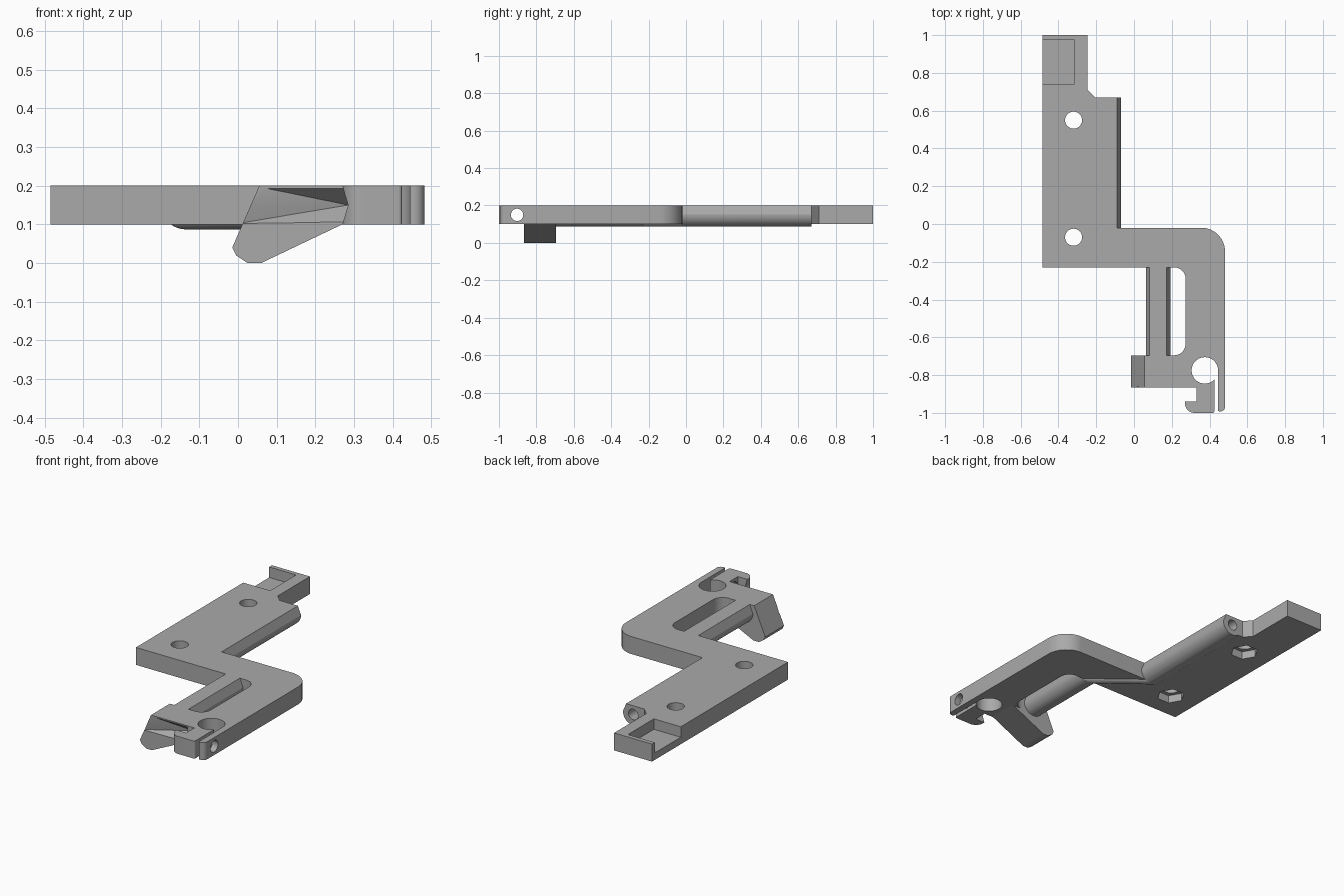
import bpy, bmesh
from math import sin, cos, pi, tan
from mathutils import Vector

cube = bpy.data.objects.get("Cube")
if cube:
    bpy.data.objects.remove(cube, do_unlink=True)

grey = bpy.data.materials.new("neutral grey")
grey.use_nodes = True
COLOR = (0.4, 0.4, 0.4, 1)
grey.diffuse_color = COLOR
grey.node_tree.nodes["Principled BSDF"].inputs["Base Color"].default_value = COLOR

BOTTOM, TOP = 0.1, 0.2
PLACE = {'x': lambda u, v, w: (w, u, v),
         'y': lambda u, v, w: (u, w, v),
         'z': lambda u, v, w: (u, v, w)}


def make(name, bm):
    bmesh.ops.recalc_face_normals(bm, faces=bm.faces[:])
    mesh = bpy.data.meshes.new(name)
    bm.to_mesh(mesh)
    bm.free()
    mesh.materials.append(grey)
    ob = bpy.data.objects.new(name, mesh)
    bpy.context.collection.objects.link(ob)
    return ob


def prism(name, pts, axis, a, b):
    """Extrude a flat profile along an axis from a to b."""
    bm = bmesh.new()
    ends = [[bm.verts.new(PLACE[axis](u, v, w)) for u, v in pts] for w in (a, b)]
    n = len(pts)
    for ring in ends:
        bm.faces.new(ring)
    for i in range(n):
        j = (i + 1) % n
        bm.faces.new((ends[0][i], ends[0][j], ends[1][j], ends[1][i]))
    return make(name, bm)


def hull(name, points):
    """Convex solid around the given points."""
    bm = bmesh.new()
    for p in points:
        bm.verts.new(p)
    bmesh.ops.convex_hull(bm, input=bm.verts[:])
    loose = [v for v in bm.verts if not v.link_faces]
    bmesh.ops.delete(bm, geom=loose, context='VERTS')
    return make(name, bm)


def circle(cx, cy, r, n=40):
    return [(cx + r * cos(2 * pi * i / n), cy + r * sin(2 * pi * i / n)) for i in range(n)]


def rounded(corners, steps=10):
    """Corners are (x, y) or (x, y, radius)."""
    out = []
    for i, c in enumerate(corners):
        p = Vector(c[:2])
        if len(c) == 2:
            out.append(p)
            continue
        d1 = (Vector(corners[i - 1][:2]) - p).normalized()
        d2 = (Vector(corners[(i + 1) % len(corners)][:2]) - p).normalized()
        r, half = c[2], d1.angle(d2) / 2
        center = p + (d1 + d2).normalized() * r / sin(half)
        s = p + d1 * r / tan(half) - center
        e = p + d2 * r / tan(half) - center
        out += [center + s.lerp(e, k / steps).normalized() * r for k in range(steps + 1)]
    return out


def tube_profile(cx, r=0.065, cz=0.152):
    """Round belly with flat, slightly inclined sides up to the top."""
    arc = [(cx + r * cos(-pi * i / 20), cz + r * sin(-pi * i / 20)) for i in range(21)]
    return [(cx + 0.045, TOP)] + arc + [(cx - 0.045, TOP)]


# Main plate, with the rear arm, side arm and split clamp
REAR_X, FRONT_X = -0.135, 0.128
bracket = prism("bracket_plate", rounded([
    (-0.485, 1), (-0.245, 1), (-0.245, 0.71), (-0.205, 0.67), (REAR_X, 0.67),
    (REAR_X, -0.02), (0.482, -0.02, 0.125), (0.482, -1, 0.025), (0.445, -0.99),
    (0.445, -0.77), (0.425, -0.77), (0.425, -1, 0.01), (0.27, -1, 0.05), (0.27, -0.94),
    (0.33, -0.94), (0.33, -0.865), (0.1, -0.865), (0.1, -0.695), (0.273, -0.695, 0.06),
    (0.273, -0.23, 0.06), (-0.485, -0.23)]), 'z', BOTTOM, TOP)

# Tubes and the bridge that joins them under the plate
rear, front = tube_profile(REAR_X), tube_profile(FRONT_X)
added = [
    prism("rear_tube", rear, 'y', -0.022, 0.67),
    prism("front_tube", front, 'y', -0.71, -0.228),
    hull("tube_bridge", [(x, -0.021, z) for x, z in rear] + [(x, -0.229, z) for x, z in front]),
    # Sloping foot below the clamp
    prism("foot", [(0.055, TOP), (0.27, TOP), (0.27, BOTTOM), (0.06, 0), (0.025, 0),
                   (-0.005, 0.02), (-0.015, 0.04)], 'y', -0.865, -0.695),
]

# Cutters
cutters = [
    prism("clamp_hole", circle(0.375, -0.775, 0.07), 'z', 0, 0.3),
    prism("clamp_screw_hole", circle(-0.903, 0.15, 0.033), 'x', 0.3, 0.6),
    prism("end_pocket", [(-0.6, 0.74), (-0.315, 0.74), (-0.315, 0.975), (-0.6, 0.975)],
          'z', 0.14, 0.3),
    prism("tube_bore", circle(REAR_X, 0.15, 0.03), 'y', 0.0, 0.8),
    # Tapered notch across the front of the foot
    hull("foot_notch", [(0.055, -0.87, 0.197), (0.01, -0.87, 0.1), (0.01, -0.862, 0.104),
                        (0.285, -0.87, 0.197), (0.285, -0.87, 0.103), (0.285, -0.81, 0.15)]),
    # Vee in the clamp tip
    prism("tip_notch", [(0.26, 0.21), (0.27, TOP), (0.285, 0.15), (0.27, BOTTOM), (0.26, 0.09)],
          'y', -1.1, -0.9),
]
for y in (0.55, -0.07):
    cutters.append(prism("screw_hole", circle(-0.32, y, 0.045), 'z', 0, 0.3))
    cutters.append(prism("nut_recess", circle(-0.32, y, 0.075, 6), 'z', 0.05, 0.145))

# Combine everything into one solid
for parts, op in ((added, 'UNION'), (cutters, 'DIFFERENCE')):
    for part in parts:
        mod = bracket.modifiers.new(part.name, 'BOOLEAN')
        mod.operation, mod.solver, mod.object = op, 'EXACT', part
bpy.context.view_layer.update()
solid = bpy.data.meshes.new_from_object(
    bracket.evaluated_get(bpy.context.evaluated_depsgraph_get()))
bracket.modifiers.clear()
bracket.data = solid
for part in added + cutters:
    bpy.data.objects.remove(part, do_unlink=True)

bpy.ops.object.select_all(action='DESELECT')
bracket.select_set(True)
bpy.context.view_layer.objects.active = bracket
bpy.ops.object.shade_smooth_by_angle(angle=0.45)
